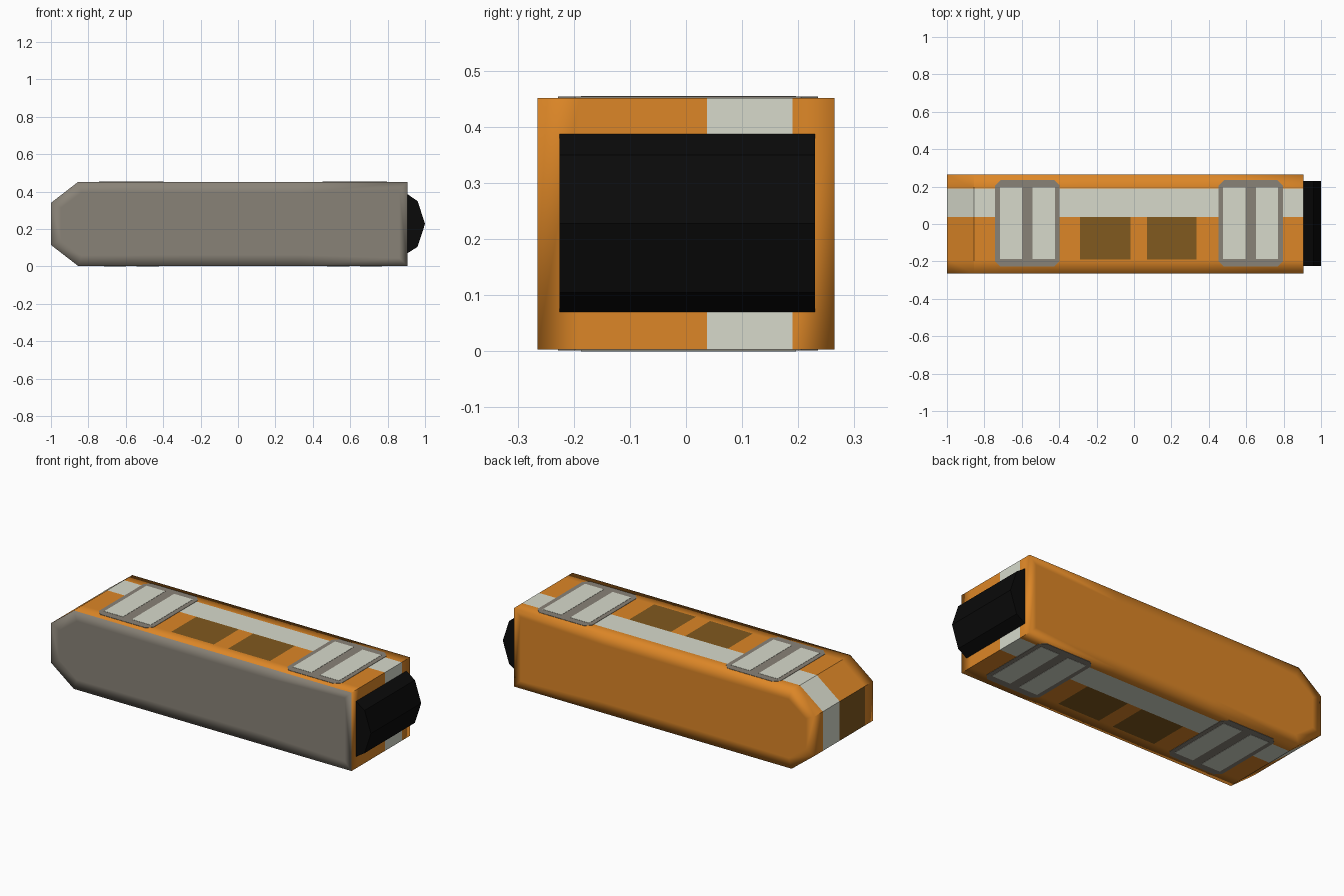
import bpy, bmesh

if "Cube" in bpy.data.objects:
    bpy.data.objects.remove(bpy.data.objects["Cube"])

def material(name, rgb):
    m = bpy.data.materials.new(name)
    m.diffuse_color = (*rgb, 1)
    m.use_nodes = True
    m.node_tree.nodes["Principled BSDF"].inputs["Base Color"].default_value = m.diffuse_color
    return m

orange = material("orange", (0.72, 0.24, 0.02))
pale = material("pale", (0.68, 0.70, 0.60))
brown = material("brown", (0.22, 0.10, 0.013))
grey = material("warm_grey", (0.25, 0.225, 0.185))
black = material("black", (0.003, 0.003, 0.003))

Z0, Z1 = 0.003, 0.452
WINDOWS = [(-0.29, -0.02), (0.07, 0.335)]

def finish(bm, name, mats):
    bmesh.ops.recalc_face_normals(bm, faces=bm.faces)
    me = bpy.data.meshes.new(name)
    bm.to_mesh(me)
    bm.free()
    for m in mats:
        me.materials.append(m)
    ob = bpy.data.objects.new(name, me)
    bpy.context.collection.objects.link(ob)
    return ob

def prism(name, points, place, depth, mat):
    """Extrude a 2D outline; place maps (a, b) to 3D."""
    bm = bmesh.new()
    face = bm.faces.new([bm.verts.new(place(a, b)) for a, b in points])
    ext = bmesh.ops.extrude_face_region(bm, geom=[face])["geom"]
    bmesh.ops.translate(bm, vec=depth, verts=[v for v in ext if isinstance(v, bmesh.types.BMVert)])
    return finish(bm, name, [mat])

# Body: side profile swept across y, with stripe and windows as painted faces
cuts = [x for w in WINDOWS for x in w]
profile = [(-1, 0.115), (-0.855, Z0)] + [(x, Z0) for x in cuts] + [(0.905, Z0), (0.905, Z1)]
profile += [(x, Z1) for x in reversed(cuts)] + [(-0.855, Z1), (-1, 0.34)]
ys = [-0.265, -0.19, 0.037, 0.19, 0.265]
bm = bmesh.new()
rows = [[bm.verts.new((x, y, z)) for x, z in profile] for y in ys]
n = len(profile)
for j in range(4):
    for i in range(n):
        k = (i + 1) % n
        f = bm.faces.new((rows[j][i], rows[j][k], rows[j + 1][k], rows[j + 1][i]))
        mid = (profile[i][0] + profile[k][0]) / 2
        painted = mid < -0.99 or any(a < mid < b and
                                     abs(profile[k][0] - profile[i][0]) < 0.5 for a, b in WINDOWS)
        f.material_index = 1 if j == 2 else 2 if j == 1 and painted else 0
caps = [bm.faces.new(rows[0]), bm.faces.new(rows[-1])]
bm.normal_update()
for cap, idx in zip(caps, (3, 0)):
    cap.material_index = idx
    bmesh.ops.inset_individual(bm, faces=[cap], thickness=0.06)
for f in bm.faces:
    f.smooth = True
bmesh.ops.recalc_face_normals(bm, faces=bm.faces)
# Profile corners stay crisp; long rims shade softly
for e in bm.edges:
    d = e.verts[0].co - e.verts[1].co
    if abs(d.y) > 0.01 and e.calc_face_angle(0) > 0.3:
        e.smooth = False
finish(bm, "body", [orange, pale, brown, grey])

# Black end tip
tip = [(0.905, 0.07), (0.96, 0.105), (1.0, 0.228), (0.96, 0.35), (0.905, 0.387)]
prism("end_tip", tip, lambda a, b: (a, -0.225, b), (0, 0.455, 0), black)

# Framed plates on the upper and lower sides
def rect(x0, x1, y0, y1, c=0.0):
    if not c:
        return [(x0, y0), (x1, y0), (x1, y1), (x0, y1)]
    return [(x0 + c, y0), (x1 - c, y0), (x1, y0 + c), (x1, y1 - c),
            (x1 - c, y1), (x0 + c, y1), (x0, y1 - c), (x0, y0 + c)]

for side, z, s in (("top", Z1, 1), ("bottom", Z0, -1)):
    for end, cx in (("left", -0.57), ("right", 0.624)):
        prism(f"{side}_{end}_frame", rect(cx - 0.173, cx + 0.173, -0.228, 0.235, 0.03),
              lambda a, b: (a, b, z), (0, 0, s * 0.0018), grey)
        for label, p0 in (("a", cx - 0.147), ("b", cx + 0.028)):
            prism(f"{side}_{end}_panel_{label}", rect(p0, p0 + 0.119, -0.187, 0.196),
                  lambda a, b: (a, b, z), (0, 0, s * 0.003), pale)
